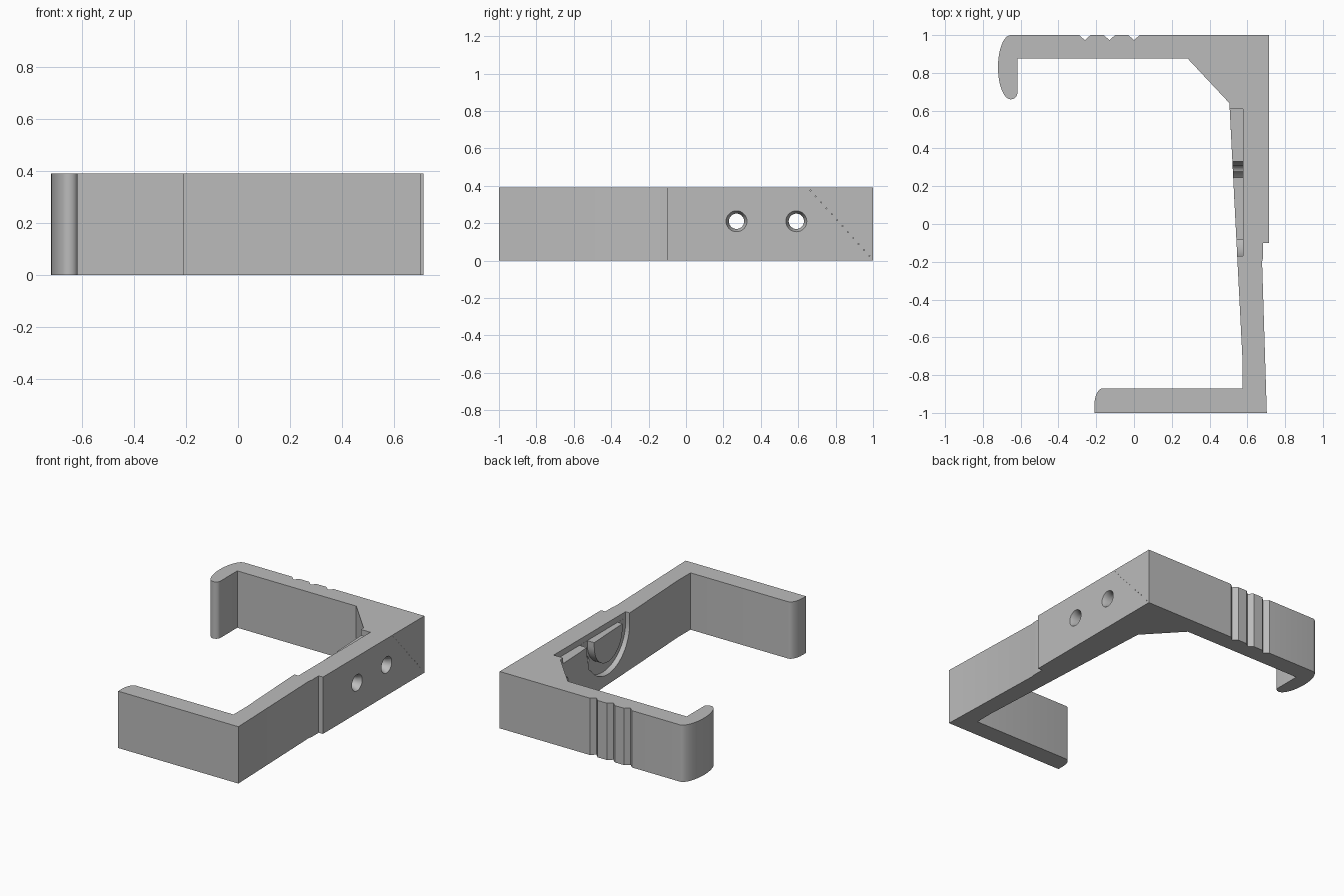
import bpy, bmesh
from math import cos, sin, radians
from mathutils import Vector

cube = bpy.data.objects.get("Cube")
if cube:
    bpy.data.objects.remove(cube, do_unlink=True)

HEIGHT = 0.39
grey = bpy.data.materials.new("plain grey")
grey.use_nodes = True
colour = (0.5, 0.5, 0.5, 1)
grey.diffuse_color = colour
grey.node_tree.nodes["Principled BSDF"].inputs["Base Color"].default_value = colour


def arc(cx, cy, rx, ry, start, end, steps):
    angles = [radians(start + (end - start) * i / steps) for i in range(steps + 1)]
    return [(cx + rx * cos(a), cy + ry * sin(a)) for a in angles]


def prism(name, points, offset):
    """Extrude a closed loop of 3D points along an offset."""
    bm = bmesh.new()
    face = bm.faces.new([bm.verts.new(p) for p in points])
    new = bmesh.ops.extrude_face_region(bm, geom=[face])["geom"]
    verts = [v for v in new if isinstance(v, bmesh.types.BMVert)]
    bmesh.ops.translate(bm, verts=verts, vec=Vector(offset))
    bmesh.ops.recalc_face_normals(bm, faces=bm.faces)
    mesh = bpy.data.meshes.new(name)
    bm.to_mesh(mesh)
    bm.free()
    mesh.materials.append(grey)
    obj = bpy.data.objects.new(name, mesh)
    bpy.context.collection.objects.link(obj)
    return obj


def side_cutter(name, outline, x0, x1):
    """Cutter with a (y, z) outline running along x."""
    return prism(name, [(x0, y, z) for y, z in outline], (x1 - x0, 0, 0))


def cone_cutter(name, y, z, x0, x1, r0, r1, sides):
    bpy.ops.mesh.primitive_cone_add(vertices=sides, radius1=r0, radius2=r1, depth=x1 - x0,
                                    location=((x0 + x1) / 2, y, z), rotation=(0, radians(90), 0))
    obj = bpy.context.object
    obj.name = name
    obj.data.materials.append(grey)
    return obj


# Clamp outline: spine, stepped outer face, lower arm, inner brace
outline = [(0.715, 1), (0.715, -0.1), (0.683, -0.1), (0.683, -0.18), (0.678, -0.2),
           (0.703, -1), (-0.21, -1)]
outline += arc(-0.165, -0.96, 0.045, 0.09, 180, 92, 8)
outline += [(0.575, -0.87), (0.575, -0.73), (0.505, 0.64), (0.285, 0.875), (-0.618, 0.875)]
# Rounded hook at the end of the upper arm
outline += arc(-0.653, 0.69, 0.035, 0.03, 0, -90, 6)[:-1]
outline += arc(-0.653, 0.83, 0.067, 0.17, 270, 90, 24)
# Grip grooves on the back
for x in (-0.26, -0.13, 0):
    outline += [(x - 0.03, 1), (x, 0.973), (x + 0.03, 1)]
body = prism("clamp_body", [(x, y, 0) for x, y in outline], (0, 0, HEIGHT))

# Shallow slot and curved channel in the inner face
slot = [(0.61, 0.45), (0.61, 0.35), (-0.17, 0.35), (-0.17, 0.45)]
outer = arc(0.08, 0.32, 0.25, 0.25, 0, -180, 32)
inner = arc(0.08, 0.32, 0.165, 0.165, -180, 0, 32)
channel = [(0.33, 0.37)] + outer + [(-0.17, 0.37), (-0.085, 0.37)] + inner + [(0.245, 0.37)]
cutters = [side_cutter("slot_cutter", slot, 0.45, 0.578),
           side_cutter("channel_cutter", channel, 0.45, 0.5775)]

# Countersunk screw holes
for y in (0.27, 0.59):
    cutters.append(cone_cutter("hole_cutter", y, 0.21, 0.4, 0.8, 0.041, 0.041, 32))
    cutters.append(cone_cutter("countersink_cutter", y, 0.21, 0.675, 0.725, 0.038, 0.0605, 32))

# Diagonal row of pinholes on the outer face
for i in range(12):
    t = i / 11
    cutters.append(cone_cutter("pinhole_cutter", 0.665 + 0.315 * t, 0.375 - 0.35 * t,
                               0.7, 0.73, 0.003, 0.003, 6))

bpy.ops.object.select_all(action="DESELECT")
bpy.context.view_layer.objects.active = body
body.select_set(True)
for cutter in cutters:
    cut = body.modifiers.new(cutter.name, "BOOLEAN")
    cut.operation = "DIFFERENCE"
    cut.solver = "EXACT"
    cut.object = cutter
    bpy.ops.object.modifier_apply(modifier=cut.name)
    bpy.data.objects.remove(cutter, do_unlink=True)

bpy.ops.object.shade_smooth_by_angle(angle=radians(25))
